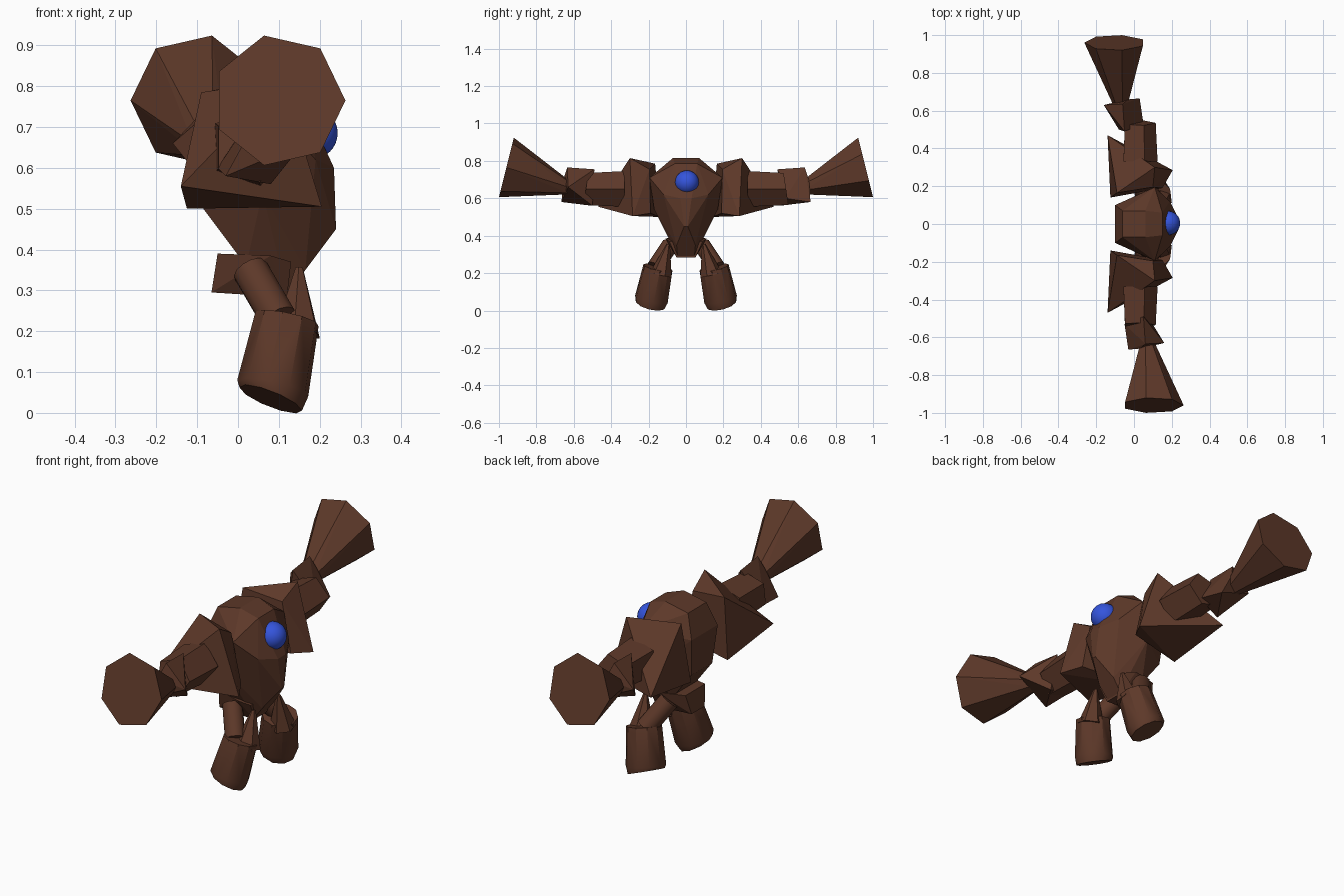
import bpy, bmesh
from math import sin, cos, pi, radians
from mathutils import Vector

if "Cube" in bpy.data.objects:
    bpy.data.objects.remove(bpy.data.objects["Cube"])


def material(name, rgb):
    m = bpy.data.materials.new(name)
    m.diffuse_color = (*rgb, 1)
    m.use_nodes = True
    m.node_tree.nodes["Principled BSDF"].inputs["Base Color"].default_value = m.diffuse_color
    return m


STONE = material("brown_stone", (0.11, 0.04, 0.022))
BLUE = material("blue_eye", (0.035, 0.09, 0.72))


def hull(name, pts, sx=1, sy=1, smooth=False):
    """Faceted rock: convex hull of points, optionally flipped in x / y."""
    bm = bmesh.new()
    vs = [bm.verts.new((p[0] * sx, p[1] * sy, p[2])) for p in pts]
    res = bmesh.ops.convex_hull(bm, input=vs)
    drop = {g for g in res["geom_interior"] + res["geom_unused"]
            if isinstance(g, bmesh.types.BMVert)}
    bmesh.ops.delete(bm, geom=list(drop), context='VERTS')
    bmesh.ops.dissolve_limit(bm, angle_limit=radians(1), verts=bm.verts, edges=bm.edges)
    bmesh.ops.recalc_face_normals(bm, faces=bm.faces)
    me = bpy.data.meshes.new(name)
    bm.to_mesh(me)
    bm.free()
    me.materials.append(STONE)
    ob = bpy.data.objects.new(name, me)
    bpy.context.collection.objects.link(ob)
    if smooth:
        bpy.ops.object.select_all(action='DESELECT')
        ob.select_set(True)
        bpy.context.view_layer.objects.active = ob
        bpy.ops.object.shade_smooth_by_angle(angle=radians(35))
    return ob


def both(pts):
    """Points plus their mirror images across y."""
    return pts + [(x, -y, z) for x, y, z in pts]


def ring(center, axis, radius, n):
    """n points of a circle facing along axis."""
    q = Vector(axis).to_track_quat('Z', 'X')
    return [Vector(center) + q @ Vector((radius * cos(2 * pi * i / n),
                                         radius * sin(2 * pi * i / n), 0)) for i in range(n)]


def tube(a, b, ra, rb, n):
    a, b = Vector(a), Vector(b)
    return ring(a, b - a, ra, n) + ring(b, b - a, rb, n)


def upright_ring(x, y, z, r, n, lean=0.0):
    """Ring across the arm, leaning back in y with height."""
    out = []
    for i in range(n):
        c, s = r * cos(2 * pi * i / n), r * sin(2 * pi * i / n)
        out.append((x + c, y + lean * s, z + s))
    return out


# body and pelvis boulders
hull("body", both([(0.06, .07, .815), (-.06, .07, .79), (.15, .06, .785), (.11, .195, .71),
                   (.19, .12, .62), (-.1, .1, .68), (-.085, .08, .5), (.06, .17, .54),
                   (.235, .03, .6), (.24, .01, .45), (.165, .05, .35), (.02, .08, .36),
                   (.12, .045, .29)]))
hull("pelvis", both([(-.065, .05, .295), (-.05, .075, .39), (.08, .11, .385),
                     (.12, .05, .283), (.13, .09, .37)]))

# eye
bpy.ops.mesh.primitive_uv_sphere_add(segments=24, ring_count=16, radius=.064,
                                     location=(.18, .005, .685), rotation=(0, pi / 2, 0))
eye = bpy.context.object
eye.name = "eye"
eye.data.materials.append(BLUE)
bpy.ops.object.shade_smooth()

# part shapes, written for the -y side
shoulder = [(.205, -.285, .505), (-.14, -.47, .555), (-.125, -.14, .5), (.11, -.3, .815),
            (-.09, -.165, .785), (.15, -.19, .52), (.1, -.195, .755)]
forearm = upright_ring(.025, -.33, .65, .1, 5) + upright_ring(.025, -.535, .65, .09, 5, .15)
wrist = [(.05, -.49, .755), (.16, -.63, .66), (-.03, -.665, .58), (-.05, -.53, .6),
         (.06, -.635, .765), (.08, -.5, .56), (.03, -.66, .69)]
hand = upright_ring(.10, -.96, .765, .163, 7, .25) + upright_ring(.07, -.63, .66, .04, 7)
thigh = tube((.03, -.085, .35), (.1, -.165, .23), .045, .045, 12)
shin = (tube((.12, -.15, .23), (.085, -.185, .06), .08, .09, 10)
        + ring((.08, -.19, .034), (.07, .045, .175), .082, 10))
spike = tube((.145, -.135, .19), (.15, -.095, .355), .06, .01, 6)

# arms turn half round, shoulders, forearms and legs mirror
for side, s in (("right", 1), ("left", -1)):
    hull(side + "_shoulder", shoulder, 1, s)
    hull(side + "_forearm", forearm, 1, s)
    hull(side + "_wrist", wrist, s, s)
    hull(side + "_hand", hand, s, s)
    hull(side + "_thigh", thigh, 1, s, True)
    hull(side + "_shin", shin, 1, s, True)
    hull(side + "_shin_spike", spike, 1, s)
